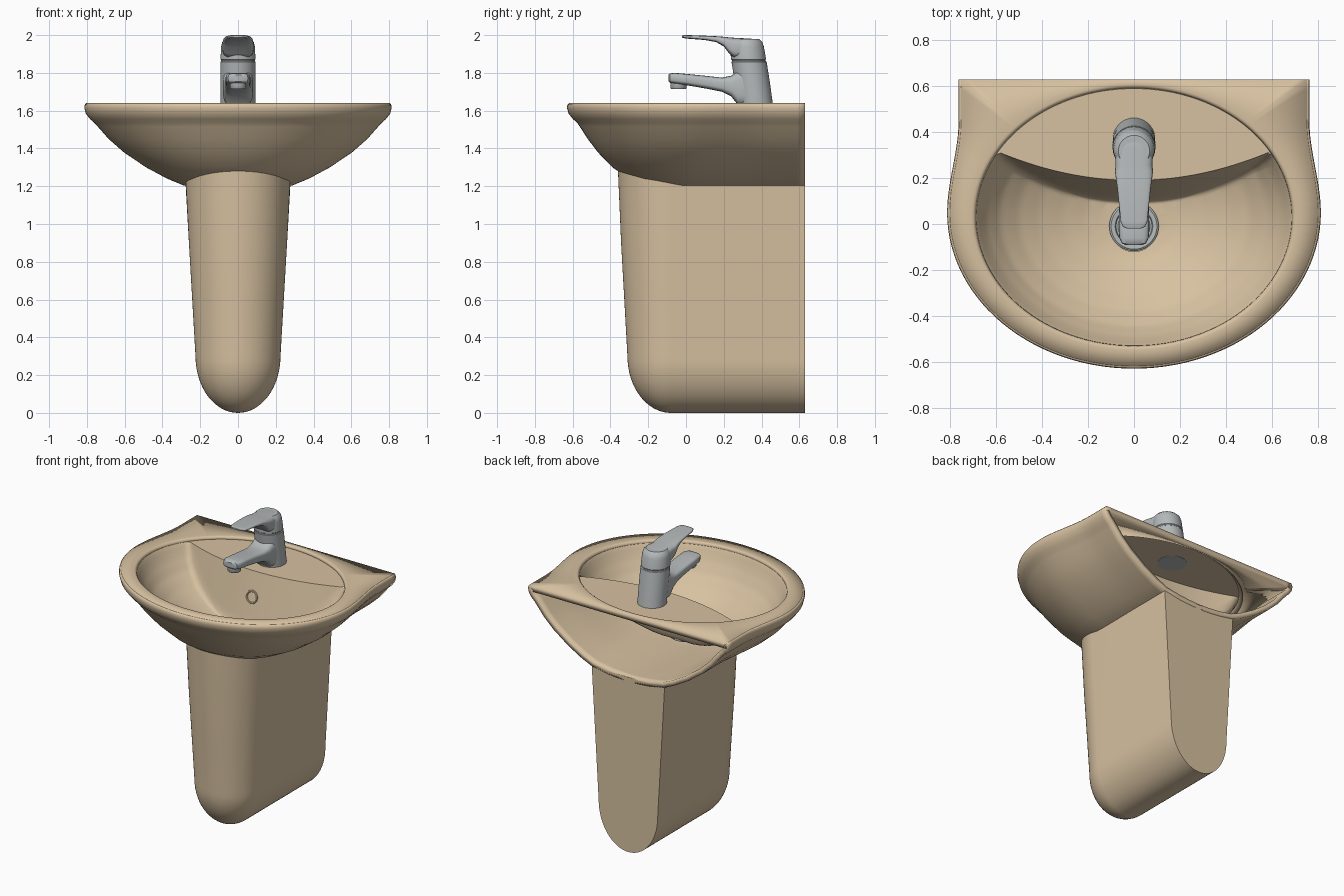
import bpy, bmesh, math
from math import sin, cos, pi, radians, sqrt

if "Cube" in bpy.data.objects:
    bpy.data.objects.remove(bpy.data.objects["Cube"])


def material(name, rgb):
    m = bpy.data.materials.new(name)
    m.diffuse_color = (*rgb, 1)
    m.use_nodes = True
    m.node_tree.nodes["Principled BSDF"].inputs["Base Color"].default_value = m.diffuse_color
    return m


CERAMIC = material("beige_ceramic", (0.68, 0.535, 0.355))
METAL = material("grey_metal", (0.46, 0.49, 0.49))


def finish(ob, mat, angle=40):
    ob.data.materials.append(mat)
    bpy.ops.object.select_all(action='DESELECT')
    ob.select_set(True)
    bpy.context.view_layer.objects.active = ob
    bpy.ops.object.shade_smooth_by_angle(angle=radians(angle))


def loft(name, rows, mat, closed=False, caps=False, thick=0, solid=False, angle=40):
    """Skin a list of point rows; optionally close, cap or thicken it."""
    bm = bmesh.new()
    vs = [[bm.verts.new(p) for p in r] for r in rows]
    n = len(rows[0])
    for a, b in zip(vs, vs[1:]):
        for j in range(n if closed else n - 1):
            k = (j + 1) % n
            bm.faces.new((a[j], a[k], b[k], b[j]))
    if caps:
        bm.faces.new(vs[0])
        bm.faces.new(vs[-1])
    bmesh.ops.remove_doubles(bm, verts=bm.verts, dist=1e-4)
    if solid:
        bmesh.ops.recalc_face_normals(bm, faces=bm.faces)
    me = bpy.data.meshes.new(name)
    bm.to_mesh(me)
    bm.free()
    ob = bpy.data.objects.new(name, me)
    bpy.context.collection.objects.link(ob)
    if thick:
        m = ob.modifiers.new("thickness", 'SOLIDIFY')
        m.thickness, m.offset = thick, -1
    finish(ob, mat, angle)
    return ob


BACK = 0.63


def u_curve(a, front, yc, z, pinch=0.0):
    """U-shaped plan outline: straight-ish sides from the wall, elliptical front."""
    side = []
    for i in range(14):
        y = BACK + (yc - BACK) * i / 14
        t = min(1, (y - yc) / 0.4)
        side.append((a * (1 - pinch * t * t * (3 - 2 * t)), y, z))
    nose = [(a * cos(pi * i / 56), yc - (yc - front) * sin(pi * i / 56), z) for i in range(57)]
    return side + nose + [(-x, y, z) for x, y, z in reversed(side)]


# Basin outer shell, open towards the wall
levels = [(1.64, .803, -.62), (1.632, .811, -.628), (1.615, .814, -.63), (1.585, .806, -.622),
          (1.555, .783, -.598), (1.535, .76, -.575), (1.515, .742, -.562), (1.45, .685, -.52),
          (1.38, .605, -.467), (1.30, .487, -.39), (1.24, .375, -.30), (1.205, .29, -.19),
          (1.185, .17, -.06), (1.178, .08, .01), (1.175, 0, .05)]
loft("basin_shell", [u_curve(a, f, .05, z, .062) for z, a, f in levels], CERAMIC, thick=.035)

# Flat rim between the outline and the oval opening
OC, RX, RY = 0.03, 0.70, 0.57
outer = u_curve(.803, -.62, .05, 1.64, .062)
xb = outer[0][0]
outer += [(-xb + 2 * xb * i / 40, BACK, 1.64) for i in range(1, 40)]


def oval(t, s, z):
    return (RX * s * cos(t), OC + RY * s * sin(t), z)


ang = [math.atan2((y - OC) / RY, x / RX) for x, y, z in outer]
loft("basin_rim", [[oval(t, s, z) for t in ang] for s, z in
                   ((.98, 1.618), (.99, 1.634), (1, 1.639), (1.012, 1.64))] + [outer],
     CERAMIC, closed=True, thick=.04, angle=35)

# Tap ledge behind a curved front edge
S = 0.982
T0 = math.acos(.6 / (RX * S))
N = 60


def ledge_y(x):
    return .19 + .355 * x * x


def edge(i):
    x = .6 - 1.2 * i / N
    return (x, ledge_y(x), 1.622)


arc = [oval(T0 + (pi - 2 * T0) * i / N, S, 1.622) for i in range(N + 1)]
loft("tap_ledge", [arc, [edge(i) for i in range(N + 1)]], CERAMIC)

# Bowl: rings from the opening to the round drain, cut at the back by a steep wall
CY = -0.02
mouth = [oval(T0 - (pi + 2 * T0) * i / 100, S, 1.62) for i in range(101)]
mouth += [edge(N - i) for i in range(1, N)]
profile = [(1, 1.622), (.985, 1.606), (.965, 1.58), (.93, 1.54), (.85, 1.47), (.73, 1.402),
           (.6, 1.35), (.45, 1.305), (.3, 1.27), (.2, 1.258), (0, 1.255)]


def bowl_z(x, y):
    t = min(1, sqrt((x / RX / S) ** 2 + ((y - OC) / RY / S) ** 2))
    for (t1, z1), (t0, z0) in zip(profile, profile[1:]):
        if t >= t0:
            z = z0 + (z1 - z0) * (t - t0) / (t1 - t0)
            break
    wall = 1.622 - 4.2 * max(0, ledge_y(x) - y)
    h = max(0, .07 - abs(z - wall)) / .07
    return min(1.622, max(z, wall) + h * h * .07 / 4)


def bowl_ring(u):
    ring = []
    for x, y, _ in mouth:
        t = math.atan2(y - CY, x)
        px = x * u + .10 * cos(t) * (1 - u)
        py = y * u + (CY + .10 * sin(t)) * (1 - u)
        ring.append((px, py, bowl_z(px, py)))
    return ring


R = 36
loft("bowl", [bowl_ring(1 - (1 - i / R) ** 1.4) for i in range(R + 1)], CERAMIC, closed=True, angle=60)

# Overflow ring on the bowl's back wall
bpy.ops.mesh.primitive_torus_add(location=(0, .15, 1.46), rotation=(radians(76), 0, 0),
                                 major_radius=.038, minor_radius=.007,
                                 major_segments=32, minor_segments=8)
bpy.context.object.name = "overflow_ring"
finish(bpy.context.object, CERAMIC)

# Pedestal: rounded bottom and nose, closed flat against the wall
rows = []
for z in (1.2, .9, .6, .3):
    row = u_curve(.225 + (z - .3) * .058, -.31 - (z - .3) * .056, -.08, z)
    if z == 1.2:
        row = [(x, y, 1.205 + .085 * min(1, max(0, (.05 - y) / .41))) for x, y, z in row]
    rows.append(row)
for i in range(1, 17):
    p = pi / 2 * i / 16
    rows.append(u_curve(.225 * cos(p), -.08 - .23 * cos(p), -.08, .3 - .3 * sin(p)))
loft("pedestal", rows, CERAMIC)
loft("pedestal_back", [(r[-1], r[0]) for r in rows], CERAMIC)


def circle(cy, z, r, n=40):
    return [(r * cos(2 * pi * i / n), cy + r * sin(2 * pi * i / n), z) for i in range(n)]


def rounded(y, z0, z1, w, n=32, e=.55):
    """Rounded-rectangle section across x and z."""
    f = lambda v: math.copysign(abs(v) ** e, v)
    return [(w * f(cos(2 * pi * i / n)), y, (z0 + z1) / 2 + (z1 - z0) / 2 * f(sin(2 * pi * i / n)))
            for i in range(n)]


def lathe(name, prof):
    loft(name, [circle(*p) for p in prof], METAL, closed=True, caps=True, solid=True)


# Drain
lathe("drain", [(-.01, 1.252, .108), (-.01, 1.266, .108), (-.01, 1.272, .10), (-.01, 1.270, .082),
                (-.01, 1.260, .078), (-.01, 1.260, .07), (-.01, 1.268, .064), (-.01, 1.274, .03)])

# Tap body with a groove below the lever head
lathe("tap_body", [(.37, 1.62, .092), (.351, 1.75, .093), (.334, 1.858, .093), (.333, 1.862, .089),
                   (.332, 1.868, .089), (.331, 1.872, .093), (.323, 1.94, .089),
                   (.32, 1.965, .083), (.318, 1.98, .068)])

# Tap spout
spout = [(-.092, 1.755, 1.79, .035), (-.085, 1.748, 1.797, .052), (-.06, 1.743, 1.80, .064),
         (0, 1.735, 1.795, .066), (.1, 1.718, 1.785, .066), (.19, 1.70, 1.775, .07),
         (.24, 1.675, 1.785, .076), (.275, 1.63, 1.81, .08), (.34, 1.622, 1.84, .08)]
loft("tap_spout", [rounded(*s) for s in spout], METAL, closed=True, caps=True, solid=True)
lathe("tap_aerator", [(-.04, 1.75, .043), (-.04, 1.72, .043), (-.04, 1.714, .038),
                      (-.04, 1.714, .03), (-.04, 1.722, .028)])

# Tap lever
lever = [(-.02, 1.987, 1.997, .03), (-.012, 1.984, 2.0, .048), (.01, 1.981, 2.0, .058),
         (.1, 1.974, 1.997, .067), (.16, 1.963, 1.994, .073), (.2, 1.94, 1.991, .079),
         (.23, 1.90, 1.988, .083), (.255, 1.88, 1.986, .08), (.33, 1.88, 1.982, .084),
         (.37, 1.89, 1.979, .07), (.395, 1.90, 1.97, .04)]
loft("tap_lever", [rounded(*s) for s in lever], METAL, closed=True, caps=True, solid=True)
